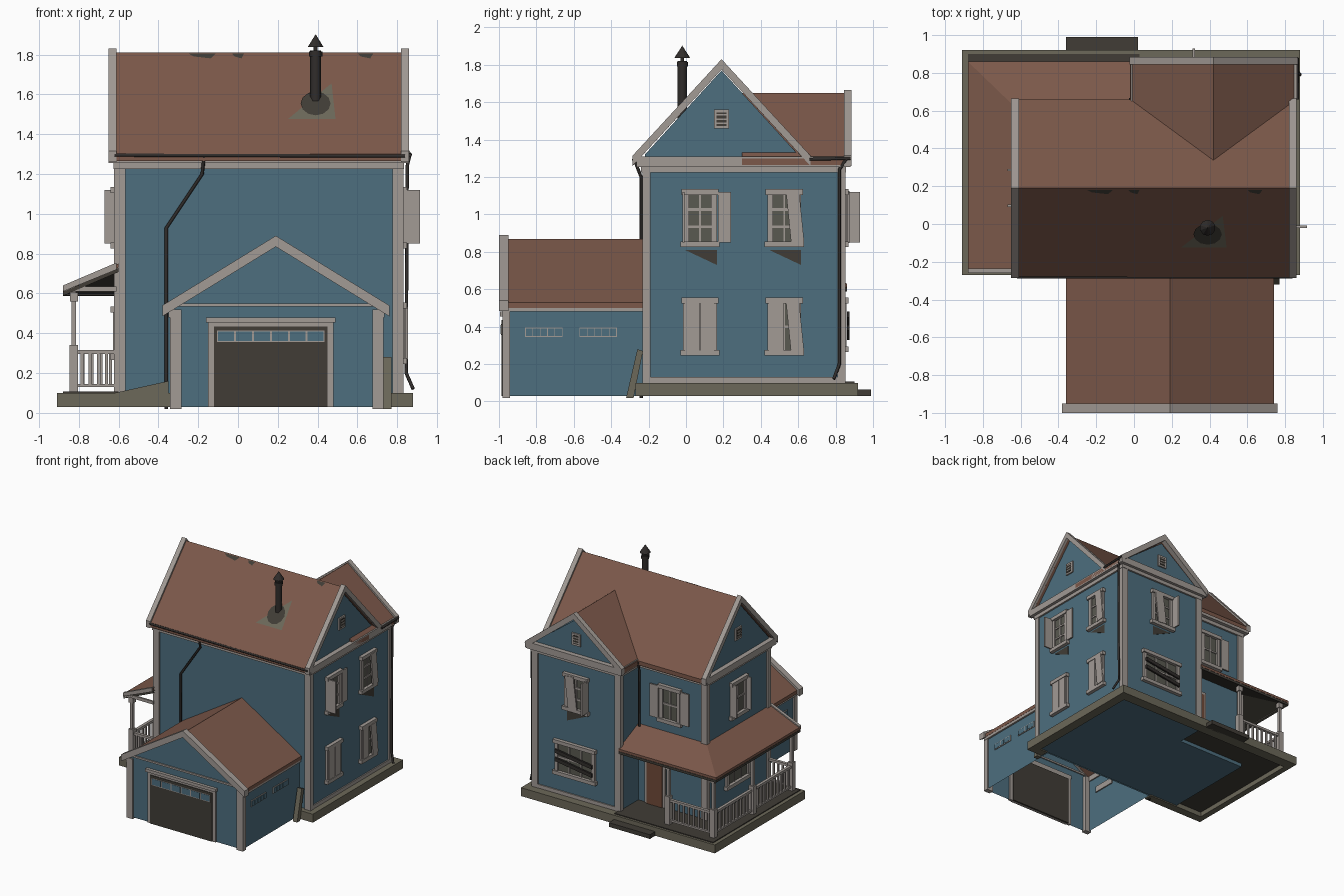
import bpy, bmesh, math
from mathutils import Matrix, Vector

cube = bpy.data.objects.get("Cube")
if cube:
    bpy.data.objects.remove(cube, do_unlink=True)


def material(name, r, g, b):
    m = bpy.data.materials.new(name)
    m.use_nodes = True
    m.diffuse_color = (r, g, b, 1)
    bsdf = m.node_tree.nodes["Principled BSDF"]
    bsdf.inputs["Base Color"].default_value = (r, g, b, 1)
    bsdf.inputs["Roughness"].default_value = 0.8
    return m


BLUE = material("blue_siding", 0.075, 0.158, 0.212)
ROOF = material("brown_shingle", 0.2, 0.098, 0.068)
TRIM = material("dirty_white", 0.36, 0.325, 0.3)
STONE = material("olive_stone", 0.15, 0.138, 0.1)
DARK = material("dark_timber", 0.052, 0.046, 0.037)
METAL = material("black_metal", 0.03, 0.026, 0.024)
DOOR = material("door_brown", 0.16, 0.068, 0.04)
GLASS = material("dusty_glass", 0.1, 0.1, 0.082)


def mesh(name, verts, faces, mat):
    me = bpy.data.meshes.new(name)
    bm = bmesh.new()
    vs = [bm.verts.new(v) for v in verts]
    for f in faces:
        bm.faces.new([vs[i] for i in f])
    bmesh.ops.recalc_face_normals(bm, faces=bm.faces)
    bm.to_mesh(me)
    bm.free()
    me.materials.append(mat)
    ob = bpy.data.objects.new(name, me)
    bpy.context.collection.objects.link(ob)
    return ob


def extrude(name, pts, axis, a, b, mat, skip_first=False):
    """Extrude a 2D profile along an axis from a to b."""
    place = {"x": lambda u, v, d: (d, u, v), "y": lambda u, v, d: (u, d, v),
             "z": lambda u, v, d: (u, v, d)}[axis]
    n = len(pts)
    verts = [place(u, v, d) for d in (a, b) for u, v in pts]
    faces = [tuple(range(n)), tuple(range(n, 2 * n))]
    faces += [(i, (i + 1) % n, (i + 1) % n + n, i + n) for i in range(int(skip_first), n)]
    return mesh(name, verts, faces, mat)


def box(name, x0, x1, y0, y1, z0, z1, mat):
    return extrude(name, [(x0, y0), (x1, y0), (x1, y1), (x0, y1)], "z", z0, z1, mat)


def chevron(name, mid, half, eave, peak, thick, axis, a, b, mat):
    pts = [(mid - half, eave), (mid, peak), (mid + half, eave)]
    pts += [(u, z - thick) for u, z in reversed(pts)]
    return extrude(name, pts, axis, a, b, mat)


def gable_body(name, lo, hi, base, eave, peak, axis, a, b, skip=False):
    pts = [(lo, base), (hi, base), (hi, eave), ((lo + hi) / 2, peak), (lo, eave)]
    return extrude(name, pts, axis, a, b, BLUE, skip)


def pipe(name, pts, r):
    cu = bpy.data.curves.new(name, "CURVE")
    cu.dimensions = "3D"
    cu.bevel_depth, cu.bevel_resolution, cu.use_fill_caps = r, 1, True
    sp = cu.splines.new("POLY")
    sp.points.add(len(pts) - 1)
    for p, c in zip(sp.points, pts):
        p.co = (*c, 1)
    cu.materials.append(METAL)
    ob = bpy.data.objects.new(name, cu)
    bpy.context.collection.objects.link(ob)


# Walls: (axis of the normal, sign, position)
RIGHT, LEFT = ("x", 1, 0.82), ("x", -1, -0.61)
WING_BACK, MAIN_BACK = ("y", 1, 0.84), ("y", 1, 0.60)
GARAGE_FRONT = ("y", -1, -0.97)
GARAGE_R, GARAGE_L = ("x", 1, 0.72), ("x", -1, -0.33)


def plate(name, wall, pts, d0, d1, mat):
    axis, s, pos = wall
    return extrude(name, pts, axis, pos + s * d0, pos + s * d1, mat)


def panel(name, wall, u0, u1, z0, z1, d, mat, d0=-0.01):
    return plate(name, wall, [(u0, z0), (u1, z0), (u1, z1), (u0, z1)], d0, d, mat)


def shutter(wall, u0, u1, z0, z1, tilt=0, d=0.025):
    ob = panel("shutter", wall, u0, u1, z0, z1, d, TRIM, d - 0.012)
    if tilt:
        c = Vector((0, (u0 + u1) / 2, z1) if wall[0] == "x" else ((u0 + u1) / 2, 0, z1))
        ob.data.transform(Matrix.Translation(c) @ Matrix.Rotation(tilt, 4, wall[0].upper())
                          @ Matrix.Translation(-c))


def window(wall, mid, w, z0, z1, cols=2, rows=2):
    a, b, t = mid - w / 2, mid + w / 2, 0.015
    panel("window_glass", wall, a, b, z0, z1, 0.004, GLASS)
    for u in (a, b):
        panel("window_jamb", wall, u - t, u + t, z0, z1, 0.018, TRIM)
    for z, e in ((z0, 0.03), (z1, 0.025)):
        panel("window_sill", wall, a - e, b + e, z - t, z + t, 0.03, TRIM)
    for i in range(1, cols):
        u = a + w * i / cols
        panel("window_bar", wall, u - 0.005, u + 0.005, z0, z1, 0.01, TRIM)
    for i in range(1, rows):
        z = z0 + (z1 - z0) * i / rows
        panel("window_bar", wall, a, b, z - 0.007, z + 0.007, 0.012, TRIM)


def vent(wall, mid, z):
    panel("attic_vent", wall, mid - 0.04, mid + 0.04, z - 0.05, z + 0.05, 0.012, TRIM)
    panel("vent_hole", wall, mid - 0.026, mid + 0.026, z - 0.036, z + 0.036, 0.015, DARK)
    for i in (-1, 0, 1):
        panel("vent_slat", wall, mid - 0.026, mid + 0.026, z + i * 0.022 - 0.004, z + i * 0.022 + 0.004, 0.018, TRIM)


def stain(wall, a, b):
    plate("stain", wall, [(a, 0.81), (b, 0.81), (b, 0.73)], -0.005, 0.004, DARK)


# House bodies
gable_body("main_house", -0.22, 0.60, 0.04, 1.32, 1.77, "x", -0.61, 0.82)
gable_body("rear_wing", 0.02, 0.82, 0.04, 1.30, 1.60, "y", 0.4, 0.84)
gable_body("garage", -0.33, 0.72, 0.03, 0.52, 0.84, "y", -0.97, -0.21, True)

# Roofs with white gable-end boards
chevron("main_roof", 0.19, 0.47, 1.30, 1.81, 0.035, "x", -0.63, 0.84, ROOF)
for a in (-0.65, 0.82):
    chevron("main_rake", 0.19, 0.475, 1.315, 1.83, 0.055, "x", a, a + 0.04, TRIM)
chevron("wing_roof", 0.42, 0.44, 1.30, 1.65, 0.035, "y", 0.3, 0.86, ROOF)
chevron("wing_rake", 0.42, 0.445, 1.315, 1.665, 0.055, "y", 0.845, 0.885, TRIM)
chevron("garage_roof", 0.19, 0.55, 0.53, 0.87, 0.03, "y", -0.97, -0.2, ROOF)
chevron("garage_rake", 0.19, 0.57, 0.54, 0.89, 0.055, "y", -1.0, -0.95, TRIM)

# Cornices
box("main_cornice", -0.65, 0.86, -0.265, 0.645, 1.255, 1.31, TRIM)
box("main_frieze", -0.625, 0.835, -0.24, 0.615, 1.225, 1.255, TRIM)
box("wing_cornice", -0.015, 0.86, 0.5, 0.88, 1.255, 1.31, TRIM)
box("wing_frieze", 0.005, 0.835, 0.5, 0.855, 1.225, 1.255, TRIM)
for x in (-0.35, 0.705):
    box("garage_cornice", x, x + 0.03, -0.98, -0.21, 0.48, 0.53, TRIM)
box("garage_tie", -0.36, 0.74, -0.98, -0.96, 0.535, 0.55, TRIM)

# Corner boards
corners = [(-0.61, -0.22, 0.1, 1.24), (0.82, -0.22, 0.1, 1.24), (-0.61, 0.60, 0.1, 1.24),
           (0.02, 0.84, 0.1, 1.24), (0.82, 0.84, 0.1, 1.24),
           (-0.33, -0.97, 0.02, 0.52), (0.72, -0.97, 0.02, 0.52)]
for x, y, z0, z1 in corners:
    sx = 1 if x in (0.82, 0.72) else -1
    sy = 1 if y > 0 else -1
    for w, t in ((0.045, 0.03),):
        xs = sorted((x + sx * 0.012, x - sx * w))
        ys = sorted((y + sy * 0.012, y - sy * t))
        box("corner_board", *xs, *ys, z0, z1, TRIM)
panel("base_board", RIGHT, -0.2, 0.84, 0.1, 0.13, 0.01, TRIM)
panel("base_board", WING_BACK, 0.02, 0.82, 0.1, 0.13, 0.01, TRIM)

# Foundation rim, porch deck and step
box("foundation_left", -0.91, -0.86, -0.27, 0.92, 0.03, 0.1, STONE)
box("foundation_right", 0.8, 0.88, -0.25, 0.92, 0.03, 0.1, STONE)
box("foundation_back", -0.91, 0.88, 0.83, 0.92, 0.03, 0.1, STONE)
box("foundation_front_left", -0.91, -0.34, -0.27, -0.2, 0.03, 0.1, STONE)
box("foundation_front_right", 0.73, 0.88, -0.27, -0.2, 0.03, 0.1, STONE)
extrude("rubble", [(-0.62, 0.1), (-0.35, 0.1), (-0.35, 0.16)], "y", -0.27, -0.21, STONE)
extrude("leaning_plank", [(-0.32, 0.02), (-0.28, 0.02), (-0.23, 0.27), (-0.26, 0.28)], "x", 0.73, 0.77, STONE)
extrude("porch_deck", [(-0.88, -0.25), (-0.6, -0.25), (-0.6, 0.59), (0.03, 0.59), (0.03, 0.9), (-0.88, 0.9)],
        "z", 0.07, 0.107, DARK)
box("porch_step", -0.36, 0.02, 0.91, 0.99, 0.03, 0.065, DARK)

# Wrap-around porch roof, mitred at the corner
outline = [(-0.88, -0.25, 0.63), (-0.88, 0.86, 0.63), (0.02, 0.86, 0.63),
           (-0.6, -0.25, 0.75), (-0.6, 0.59, 0.75), (0.02, 0.59, 0.75)]
for name, drop, mat in (("porch_roof", 0, ROOF), ("porch_ceiling", 0.022, DARK)):
    verts = [(x, y, z - d - drop) for d in (0, 0.02) for x, y, z in outline]
    mesh(name, verts, [(0, 1, 4, 3), (1, 2, 5, 4), (6, 7, 10, 9), (7, 8, 11, 10), (0, 1, 7, 6),
                       (1, 2, 8, 7), (0, 3, 9, 6), (2, 5, 11, 8)], mat)
box("porch_fascia", -0.875, -0.86, -0.25, 0.855, 0.595, 0.62, TRIM)
box("porch_fascia", -0.875, 0.02, 0.84, 0.855, 0.595, 0.62, TRIM)
box("porch_end_tie", -0.87, -0.61, -0.25, -0.235, 0.61, 0.635, TRIM)
extrude("porch_end_rake", [(-0.88, 0.61), (-0.88, 0.64), (-0.61, 0.755), (-0.61, 0.72)], "y", -0.26, -0.235, TRIM)

# Porch posts and railings
for x, y in ((-0.825, -0.215), (-0.825, 0.3), (-0.825, 0.815), (-0.41, 0.815)):
    box("post_pedestal", x - 0.022, x + 0.022, y - 0.022, y + 0.022, 0.1, 0.34, TRIM)
    box("post_shaft", x - 0.012, x + 0.012, y - 0.012, y + 0.012, 0.34, 0.61, TRIM)
    box("post_capital", x - 0.02, x + 0.02, y - 0.02, y + 0.02, 0.56, 0.605, TRIM)


def railing(axis, fixed, a, b):
    def bar(name, u0, u1, r, z0, z1):
        v = (fixed - r, fixed + r)
        box(name, *((u0, u1) + v if axis == "x" else v + (u0, u1)), z0, z1, TRIM)
    bar("rail_top", a, b, 0.012, 0.295, 0.315)
    bar("rail_bottom", a, b, 0.01, 0.13, 0.145)
    n = round((b - a) / 0.045)
    for i in range(1, n):
        u = a + (b - a) * i / n
        bar("baluster", u - 0.007, u + 0.007, 0.007, 0.14, 0.3)


railing("x", -0.215, -0.825, -0.62)
railing("y", -0.825, -0.215, 0.815)
railing("x", 0.815, -0.825, -0.41)

# Right wall windows and shutters
for mid in (0.075, 0.525):
    window(RIGHT, mid, 0.15, 0.84, 1.12, 2, 3)
    window(RIGHT, mid, 0.15, 0.26, 0.54)
    stain(RIGHT, mid - 0.08, mid + 0.09)
    shutter(RIGHT, mid - 0.08, mid - 0.003, 0.27, 0.53)
shutter(RIGHT, 0.17, 0.24, 0.85, 1.12)
box("open_shutter", 0.82, 0.915, -0.02, -0.008, 0.85, 1.12, TRIM)
shutter(RIGHT, 0.535, 0.605, 0.85, 1.12, 0.1, 0.035)
shutter(RIGHT, 0.078, 0.15, 0.27, 0.53)
shutter(RIGHT, 0.535, 0.605, 0.27, 0.53, 0.1, 0.035)

# Back and left windows, shutters and house door
window(WING_BACK, 0.42, 0.18, 0.84, 1.12, 2, 3)
stain(WING_BACK, 0.33, 0.51)
shutter(WING_BACK, 0.43, 0.51, 0.85, 1.12, 0.12, 0.035)
box("open_shutter", 0.31, 0.322, 0.84, 0.93, 0.85, 1.12, TRIM)
window(WING_BACK, 0.43, 0.34, 0.28, 0.54, 3)
for z in (0.33, 0.4):
    plate("nailed_board", WING_BACK, [(0.26, z), (0.6, z + 0.05), (0.6, z + 0.08), (0.26, z + 0.03)], 0.02, 0.035, METAL)
window(MAIN_BACK, -0.28, 0.16, 0.84, 1.12)
for u in (-0.46, -0.18):
    shutter(MAIN_BACK, u, u + 0.08, 0.85, 1.12)
window(LEFT, 0.19, 0.17, 0.84, 1.12)
for u in (0.09, 0.28):
    box("open_shutter", -0.67, -0.61, u, u + 0.012, 0.85, 1.12, TRIM)
window(LEFT, 0.2, 0.28, 0.28, 0.52, 3)
panel("door_frame", MAIN_BACK, -0.235, -0.045, 0.1, 0.57, 0.012, TRIM)
panel("house_door", MAIN_BACK, -0.21, -0.07, 0.1, 0.545, 0.018, DOOR)
for wall, mid, z in ((RIGHT, 0.19, 1.51), (LEFT, 0.19, 1.51), (WING_BACK, 0.42, 1.43)):
    vent(wall, mid, z)

# Garage door and strip windows
panel("garage_door_frame", GARAGE_FRONT, -0.15, 0.48, 0.03, 0.47, 0.012, TRIM)
panel("garage_door_head", GARAGE_FRONT, -0.16, 0.49, 0.455, 0.48, 0.025, TRIM)
panel("garage_door", GARAGE_FRONT, -0.12, 0.45, 0.03, 0.435, 0.017, DARK, -0.02)
for i in range(6):
    u = -0.1 + i * 0.09
    panel("door_pane_frame", GARAGE_FRONT, u - 0.005, u + 0.085, 0.355, 0.415, 0.019, TRIM)
    panel("door_pane", GARAGE_FRONT, u, u + 0.08, 0.36, 0.41, 0.021, BLUE)
for wall in (GARAGE_R, GARAGE_L):
    for start in (-0.86, -0.57):
        panel("strip_window_frame", wall, start, start + 0.2, 0.345, 0.395, 0.006, TRIM)
        for i in range(5):
            u = start + 0.004 + i * 0.039
            panel("strip_window_pane", wall, u, u + 0.036, 0.35, 0.39, 0.008, BLUE)

# Stove pipe with cone cap and roof patch
pipe("stove_pipe", [(0.39, -0.02, 1.5), (0.39, -0.02, 1.82)], 0.028)
pipe("stove_pipe_collar", [(0.39, -0.02, 1.79), (0.39, -0.02, 1.815)], 0.034)
pipe("cap_stem", [(0.39, -0.02, 1.8), (0.39, -0.02, 1.86)], 0.01)
bpy.ops.mesh.primitive_cone_add(vertices=10, radius1=0.042, depth=0.065, location=(0.39, -0.02, 1.87))
cap = bpy.context.object
cap.name = "pipe_cap"
cap.data.materials.append(METAL)


def roof_patch(name, pts, lift, mat):
    mesh(name, [(x, (z - 1.30) / 1.085 - 0.28, z + lift) for x, z in pts], [tuple(range(len(pts)))], mat)


roof_patch("roof_patch", [(0.25, 1.47), (0.49, 1.47), (0.47, 1.65)], 0.006, STONE)
ring = [math.tau * i / 12 for i in range(12)]
roof_patch("soot_ring", [(0.39 + 0.075 * math.cos(a), 1.545 + 0.06 * math.sin(a)) for a in ring], 0.01, DARK)
for x, w in ((-0.25, 0.14), (-0.03, 0.06), (0.6, 0.08)):
    roof_patch("missing_shingles", [(x, 1.8), (x + w, 1.8), (x + w * 0.8, 1.775), (x + w * 0.2, 1.785)], 0.006, DARK)

# Gutters and downspouts
pipe("front_gutter", [(-0.62, -0.28, 1.295), (0.84, -0.28, 1.29)], 0.009)
pipe("front_downspout", [(-0.17, -0.275, 1.29), (-0.18, -0.24, 1.2), (-0.36, -0.24, 0.93), (-0.36, -0.24, 0.02)], 0.009)
pipe("right_gutter", [(0.865, 0.66, 1.295), (0.865, 0.88, 1.3)], 0.009)
pipe("right_downspout", [(0.865, 0.86, 1.3), (0.85, 0.82, 1.24), (0.845, 0.82, 0.2), (0.88, 0.79, 0.12)], 0.009)
pipe("rear_downspout", [(-0.02, 0.66, 1.29), (-0.01, 0.63, 1.2), (-0.01, 0.63, 0.74)], 0.009)
